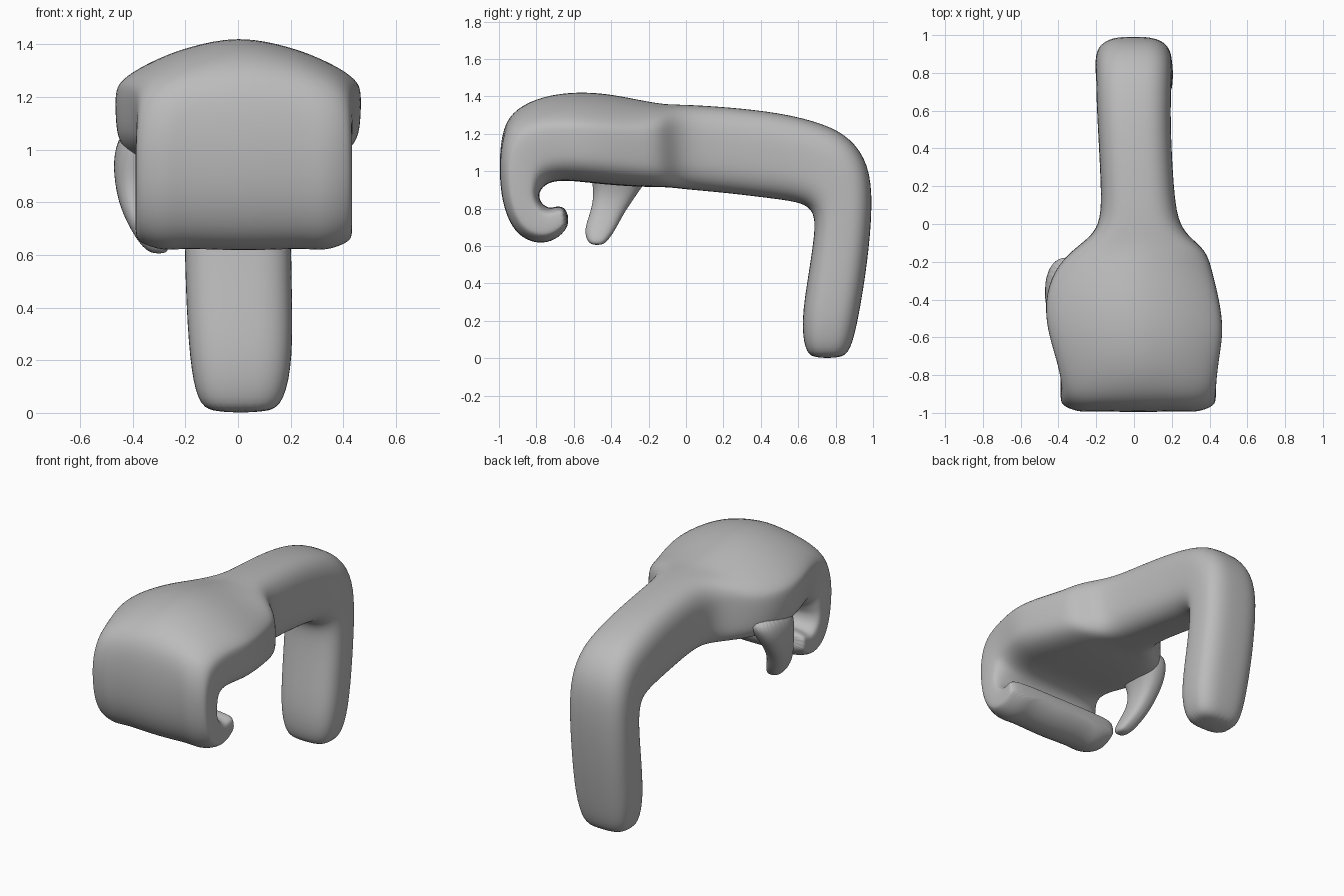
import bpy
import bmesh
import math
from mathutils import Vector

cube = bpy.data.objects.get("Cube")
if cube:
    bpy.data.objects.remove(cube, do_unlink=True)

SIDES = 32

clay = bpy.data.materials.new("clay grey")
clay.use_nodes = True
clay.diffuse_color = (0.5, 0.5, 0.5, 1)
clay.node_tree.nodes["Principled BSDF"].inputs["Base Color"].default_value = (0.5, 0.5, 0.5, 1)


def rounded_square(power):
    """Unit superellipse as (across, outward) pairs."""
    pairs = []
    for i in range(SIDES):
        angle = math.tau * i / SIDES
        c, s = math.cos(angle), math.sin(angle)
        pairs.append((math.copysign(abs(c) ** (2 / power), c),
                      math.copysign(abs(s) ** (2 / power), s)))
    return pairs


def limb_ring(outer, inner, x_min, x_max, power, drop=0.0, ripple=0.0):
    """Cross-section spanning from the inner to the outer side of the limb."""
    outer, inner = Vector((0, *outer)), Vector((0, *inner))
    centre = (outer + inner) / 2
    centre.x = (x_min + x_max) / 2
    half_thick = (outer - inner) / 2
    outward = half_thick.normalized()
    half_wide = (x_max - x_min) / 2
    ring = []
    for across, out in rounded_square(power):
        point = centre + Vector((half_wide * across, 0, 0)) + half_thick * out
        # The back of the hand falls off sideways, and the knuckles ripple
        shift = -drop * abs(across) ** 1.3
        shift += ripple * (math.cos(math.tau * across * 1.4) - 1)
        ring.append(point + outward * shift * max(out, 0))
    return ring


def loft(name, rings):
    """Skin a list of rings, cap both ends and smooth the result."""
    bm = bmesh.new()
    loops = [[bm.verts.new(p) for p in ring] for ring in rings]
    for a, b in zip(loops, loops[1:]):
        for i in range(SIDES):
            j = (i + 1) % SIDES
            bm.faces.new((a[i], a[j], b[j], b[i]))
    bm.faces.new(loops[0][::-1])
    bm.faces.new(loops[-1])
    bmesh.ops.recalc_face_normals(bm, faces=bm.faces)
    for face in bm.faces:
        face.smooth = True
    mesh = bpy.data.meshes.new(name)
    bm.to_mesh(mesh)
    bm.free()
    mesh.materials.append(clay)
    obj = bpy.data.objects.new(name, mesh)
    bpy.context.collection.objects.link(obj)
    smooth = obj.modifiers.new("smooth", "SUBSURF")
    smooth.levels = smooth.render_levels = 2
    return obj


# Upper arm, elbow and forearm: outer point, inner point, x range
arm = [
    ((0.83, 0.0), (0.68, 0.0), -0.1, 0.12),
    ((0.88, 0.04), (0.635, 0.04), -0.155, 0.175),
    ((0.92, 0.2), (0.615, 0.2), -0.185, 0.21),
    ((0.97, 0.5), (0.655, 0.45), -0.2, 0.205),
    ((1.0, 0.82), (0.69, 0.68), -0.205, 0.2),
    ((0.98, 1.04), (0.685, 0.76), -0.205, 0.2),
    ((0.88, 1.18), (0.66, 0.805), -0.2, 0.2),
    ((0.74, 1.255), (0.6, 0.835), -0.2, 0.195),
    ((0.5, 1.315), (0.45, 0.855), -0.19, 0.195),
    ((0.2, 1.345), (0.2, 0.885), -0.175, 0.21),
    ((0.02, 1.355), (0.02, 0.9), -0.175, 0.23),
]

# Wrist and palm, with the sideways fall of the back of the hand
palm = [
    ((-0.08, 1.36), (-0.06, 0.91), -0.23, 0.29, 0.03),
    ((-0.15, 1.37), (-0.13, 0.915), -0.33, 0.385, 0.07),
    ((-0.26, 1.395), (-0.24, 0.915), -0.43, 0.415, 0.11),
    ((-0.42, 1.43), (-0.4, 0.925), -0.475, 0.455, 0.14),
    ((-0.58, 1.44), (-0.54, 0.94), -0.46, 0.475, 0.14),
    ((-0.74, 1.42), (-0.64, 0.95), -0.42, 0.455, 0.12),
    ((-0.88, 1.365), (-0.71, 0.945), -0.39, 0.44, 0.08),
    ((-0.975, 1.27), (-0.755, 0.925), -0.385, 0.435, 0.03),
]

# Fingers, curling down and back under the palm
fingers = [
    ((-1.0, 1.1), (-0.78, 0.895)),
    ((-1.0, 0.95), (-0.787, 0.87)),
    ((-0.98, 0.8), (-0.777, 0.835)),
    ((-0.92, 0.67), (-0.755, 0.815)),
    ((-0.83, 0.615), (-0.735, 0.805)),
    ((-0.74, 0.61), (-0.715, 0.805)),
    ((-0.66, 0.655), (-0.68, 0.815)),
    ((-0.62, 0.72), (-0.64, 0.8)),
]

rings = [limb_ring(o, i, a, b, 2.9) for o, i, a, b in arm]
rings += [limb_ring(o, i, a, b, 3.8, drop) for o, i, a, b, drop in palm]
rings += [limb_ring(o, i, -0.39, 0.435, 5, 0, 0.01) for o, i in fingers]
loft("arm_and_hand", rings)

# Thumb hanging from the palm's right edge: centre, half sizes
thumb = [
    ((-0.33, -0.34, 1.09), 0.11, 0.19),
    ((-0.385, -0.35, 0.98), 0.09, 0.16),
    ((-0.4, -0.375, 0.88), 0.07, 0.115),
    ((-0.385, -0.42, 0.78), 0.064, 0.09),
    ((-0.345, -0.46, 0.69), 0.06, 0.085),
    ((-0.31, -0.475, 0.625), 0.05, 0.055),
    ((-0.3, -0.475, 0.605), 0.025, 0.025),
]
loft("thumb", [
    [Vector(c) + Vector((wide * u, deep * v, 0)) for u, v in rounded_square(2.4)]
    for c, wide, deep in thumb
])
